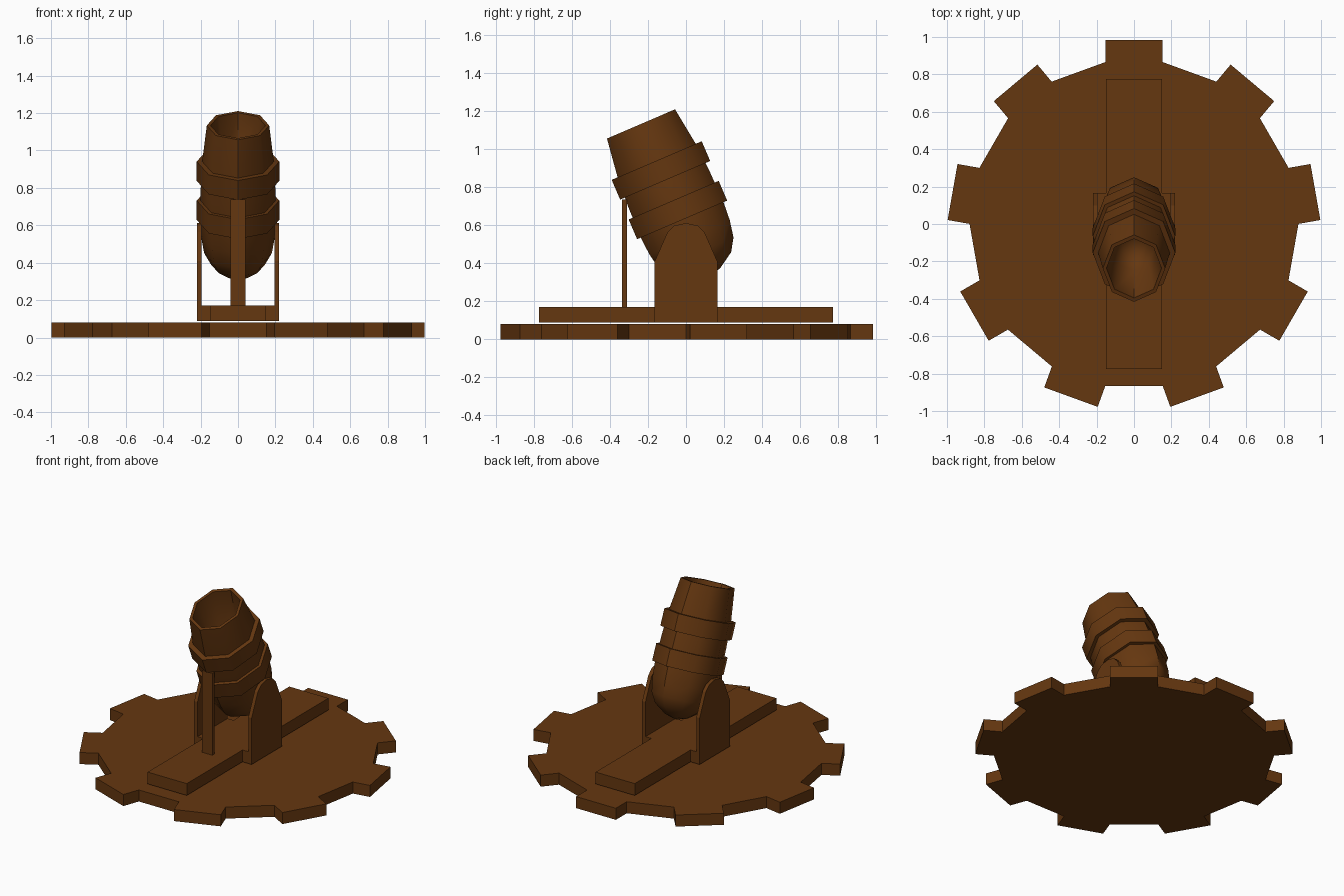
import bpy, bmesh, math
from mathutils import Matrix, Vector

if "Cube" in bpy.data.objects:
    bpy.data.objects.remove(bpy.data.objects["Cube"])

wood = bpy.data.materials.new("dark brown")
wood.diffuse_color = (0.13, 0.038, 0.005, 1)
wood.use_nodes = True
wood.node_tree.nodes["Principled BSDF"].inputs["Base Color"].default_value = wood.diffuse_color


def finish(name, bm, smooth=None):
    bmesh.ops.recalc_face_normals(bm, faces=bm.faces)
    me = bpy.data.meshes.new(name)
    bm.to_mesh(me)
    bm.free()
    me.materials.append(wood)
    ob = bpy.data.objects.new(name, me)
    bpy.context.collection.objects.link(ob)
    if smooth:
        bpy.ops.object.select_all(action='DESELECT')
        ob.select_set(True)
        bpy.context.view_layer.objects.active = ob
        bpy.ops.object.shade_smooth_by_angle(angle=math.radians(smooth))
    return ob


def prism(name, pts, offset):
    """Extrude a closed outline of 3D points along offset."""
    bm = bmesh.new()
    f = bm.faces.new([bm.verts.new(p) for p in pts])
    r = bmesh.ops.extrude_face_region(bm, geom=[f])
    bmesh.ops.translate(bm, vec=Vector(offset),
                        verts=[v for v in r["geom"] if isinstance(v, bmesh.types.BMVert)])
    return finish(name, bm)


TILT = Matrix.Translation((0, -0.237, 1.134)) @ Matrix.Rotation(math.radians(23.2), 4, 'X')


def lathe(name, profile, closed=False, sides=8, squash=0.855):
    """Revolve (radius, depth below muzzle) points, then tilt along the barrel axis."""
    bm = bmesh.new()
    rings = []
    for r, d in profile:
        if r == 0:
            rings.append([bm.verts.new((0, 0, -d))] * sides)
        else:
            rings.append([bm.verts.new((squash * r * math.sin(a), r * math.cos(a), -d))
                          for a in (2 * math.pi * i / sides for i in range(sides))])
    pairs = list(zip(rings, rings[1:]))
    if closed:
        pairs.append((rings[-1], rings[0]))
    for a, b in pairs:
        for i in range(sides):
            j = (i + 1) % sides
            quad = list(dict.fromkeys((a[i], a[j], b[j], b[i])))
            bm.faces.new(quad)
    bm.transform(TILT)
    return finish(name, bm, 50)


# toothed base: nine straight teeth around an 18-sided disc
outline = []
for k in range(9):
    rot = Matrix.Rotation(math.radians(40 * k), 3, 'Z')
    for x, y in ((0.152, 0.866), (0.152, 0.985), (-0.152, 0.985), (-0.152, 0.866)):
        outline.append(rot @ Vector((x, y, 0)))
prism("toothed_base", outline, (0, 0, 0.08))

# plank with a wider middle
half = [(0.15, -0.775), (0.15, -0.165), (0.195, -0.165),
        (0.195, 0.165), (0.15, 0.165), (0.15, 0.775)]
plank = half + [(-x, y) for x, y in reversed(half)]
prism("carriage_plank", [(x, y, 0.088) for x, y in plank], (0, 0, 0.082))

# side cheeks holding the barrel
right = [(0.165, 0.088), (0.165, 0.41), (0.098, 0.563), (0.062, 0.598)]
cheek = right + [(0, 0.612)] + [(-y, z) for y, z in reversed(right)]
for side, x in (("left", -0.22), ("right", 0.195)):
    prism(side + "_cheek", [(x, y, z) for y, z in cheek], (0.025, 0, 0))

# upright prop in front of the barrel
prism("front_prop", [(-0.04, -0.338, 0.165), (0.04, -0.338, 0.165),
                     (0.04, -0.312, 0.165), (-0.04, -0.312, 0.165)], (0, 0, 0.572))

# barrel: bore, muzzle rim, swelling body and rounded breech
lathe("barrel", [(0, 0.36), (0.08, 0.34), (0.13, 0.27), (0.172, 0), (0.195, 0),
                 (0.224, 0.21), (0.234, 0.38), (0.237, 0.55), (0.23, 0.65),
                 (0.212, 0.742), (0.17, 0.808), (0.083, 0.863), (0, 0.885)])

# two raised bands
for name, d in (("upper_band", 0.21), ("lower_band", 0.437)):
    lathe(name, [(0.21, d), (0.258, d), (0.258, d + 0.113), (0.21, d + 0.113)], closed=True)
